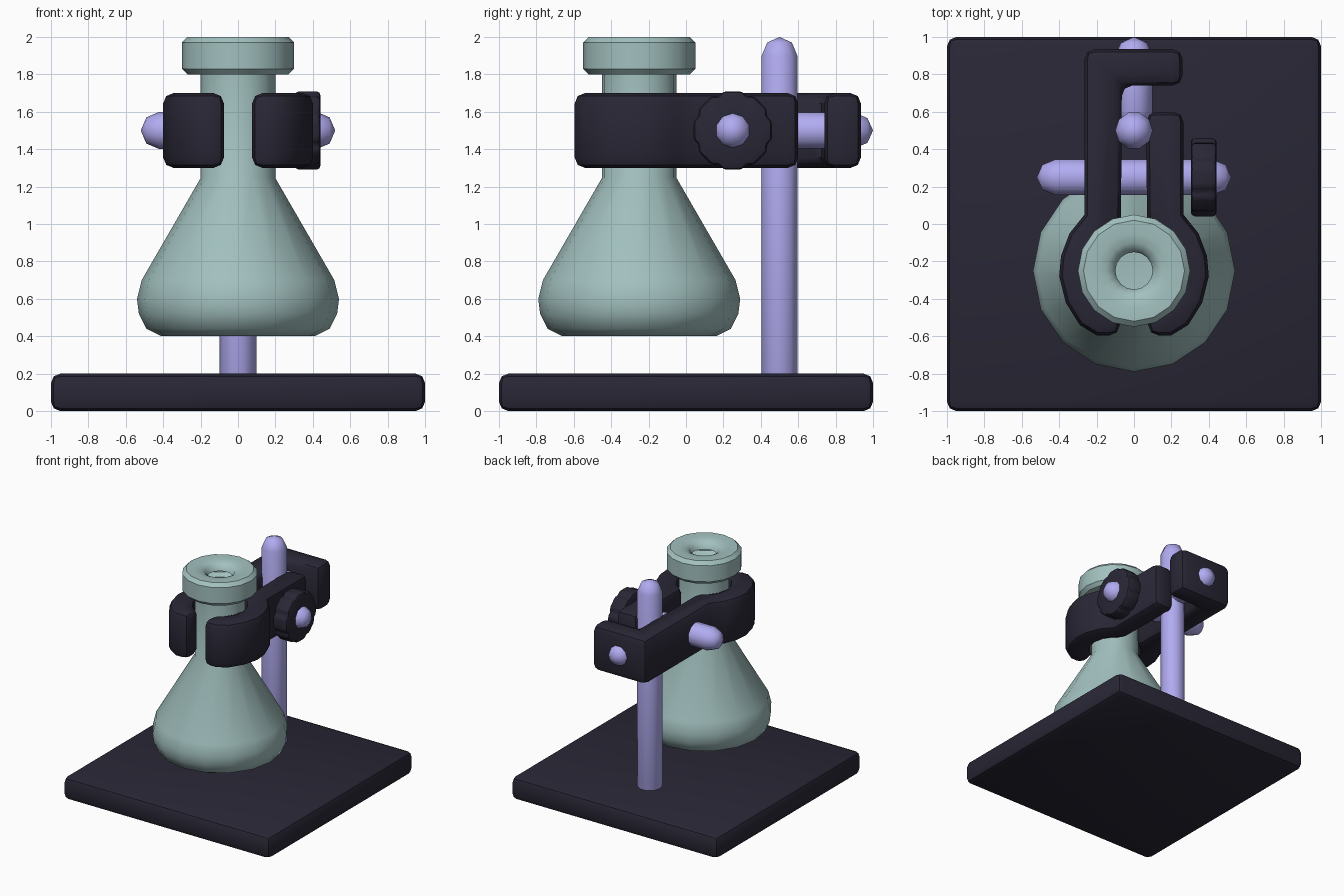
import bpy, bmesh
from math import pi, sin, cos, radians
from mathutils import Matrix

if "Cube" in bpy.data.objects:
    bpy.data.objects.remove(bpy.data.objects["Cube"])


def material(name, rgb):
    m = bpy.data.materials.new(name)
    m.diffuse_color = (*rgb, 1)
    m.use_nodes = True
    m.node_tree.nodes["Principled BSDF"].inputs["Base Color"].default_value = m.diffuse_color
    return m


DARK = material("dark_metal", (0.022, 0.020, 0.036))
STEEL = material("lilac_steel", (0.44, 0.41, 0.88))
GLASS = material("green_glass", (0.36, 0.53, 0.52))


def finish(bm, name, mat, bevel=0, segments=2, angle=40):
    mesh = bpy.data.meshes.new(name)
    bm.to_mesh(mesh)
    bm.free()
    ob = bpy.data.objects.new(name, mesh)
    bpy.context.collection.objects.link(ob)
    mesh.materials.append(mat)
    bpy.context.view_layer.objects.active = ob
    ob.select_set(True)
    if bevel:
        mod = ob.modifiers.new("round", 'BEVEL')
        mod.width, mod.segments = bevel, segments
        mod.limit_method, mod.angle_limit = 'ANGLE', radians(40)
        bpy.ops.object.modifier_apply(modifier="round")
    bpy.ops.object.shade_smooth_by_angle(angle=radians(angle))
    ob.select_set(False)
    return ob


def revolve(profile, sides, matrix):
    """Turn (radius, height) points, listed bottom to top, around z."""
    bm = bmesh.new()
    rings = [[bm.verts.new((r * cos(2 * pi * j / sides), r * sin(2 * pi * j / sides), z))
              for j in range(sides)] for r, z in profile]
    for a, b in zip(rings, rings[1:]):
        for j in range(sides):
            k = (j + 1) % sides
            bm.faces.new((a[j], a[k], b[k], b[j]))
    bmesh.ops.remove_doubles(bm, verts=bm.verts, dist=1e-5)
    bm.transform(matrix)
    return bm


def prism(outline, z0, z1):
    bm = bmesh.new()
    face = bm.faces.new([bm.verts.new((x, y, z0)) for x, y in outline])
    top = bmesh.ops.extrude_face_region(bm, geom=[face])["geom"]
    bmesh.ops.translate(bm, vec=(0, 0, z1 - z0),
                        verts=[v for v in top if isinstance(v, bmesh.types.BMVert)])
    bmesh.ops.recalc_face_normals(bm, faces=bm.faces)
    return bm


def rod(name, length, matrix):
    """Round bar from the origin along z, domed at both ends."""
    prof = [(0, 0), (0.07, 0.03), (0.1, 0.1),
            (0.1, length - 0.1), (0.07, length - 0.03), (0, length)]
    finish(revolve(prof, 10, matrix), name, STEEL, angle=50)


T, R = Matrix.Translation, Matrix.Rotation

# Base plate
finish(prism([(-1, -1), (1, -1), (1, 1), (-1, 1)], 0, 0.2), "base", DARK, 0.05)

# Upright and the two clamp bolts
rod("upright_rod", 1.9, T((0, 0.5, 0.1)))
rod("cross_bolt", 1.04, T((-0.52, 0.25, 1.5)) @ R(pi / 2, 4, 'Y'))
rod("hook_bolt", 0.5, T((0, 0.5, 1.5)) @ R(-pi / 2, 4, 'X'))

# Flask with an open, rounded lip
flask = [(0, 0.4), (0.41, 0.4), (0.49, 0.44), (0.53, 0.52), (0.54, 0.6), (0.515, 0.7),
         (0.2, 1.245), (0.2, 1.8), (0.27, 1.8), (0.3, 1.83), (0.3, 1.97), (0.27, 2.0),
         (0.2, 2.0), (0.15, 1.99), (0.115, 1.97), (0.1, 1.93)]
finish(revolve(flask, 16, T((0, -0.25, 0))), "flask", GLASS)

# Clamp jaws: outer curve and the inner curve hugging the neck
outer = [(0.075, -0.595), (0.2, -0.595), (0.29, -0.54), (0.365, -0.42), (0.4, -0.28),
         (0.39, -0.17), (0.345, -0.05), (0.265, 0.05)]
inner = [(0.205 * cos(a), -0.25 + 0.205 * sin(a))
         for a in (radians(70 - 23 * i) for i in range(7))]
right_tail = [(0.265, 0.6), (0.065, 0.6)]
left_tail = [(0.265, 0.935), (-0.26, 0.935), (-0.26, 0.74), (0.065, 0.74)]
for name, tail, side in (("clamp_arm_right", right_tail, 1), ("clamp_arm_left", left_tail, -1)):
    outline = [(side * x, y) for x, y in outer + tail + inner]
    finish(prism(outline, 1.3, 1.7), name, DARK, 0.055)

# Scalloped tightening knob
lobes = 8
pts = []
for i in range(lobes):
    for step, r in ((-0.3, 0.215), (0.3, 0.215), (0.5, 0.195)):
        a = 2 * pi * (i + step) / lobes
        pts.append((r * cos(a), r * sin(a)))
bm = prism(pts, 0, 0.135)
bm.transform(T((0.305, 0.25, 1.5)) @ R(pi / 2, 4, 'Y'))
finish(bm, "tightening_knob", DARK, 0.025, 2, 30)
